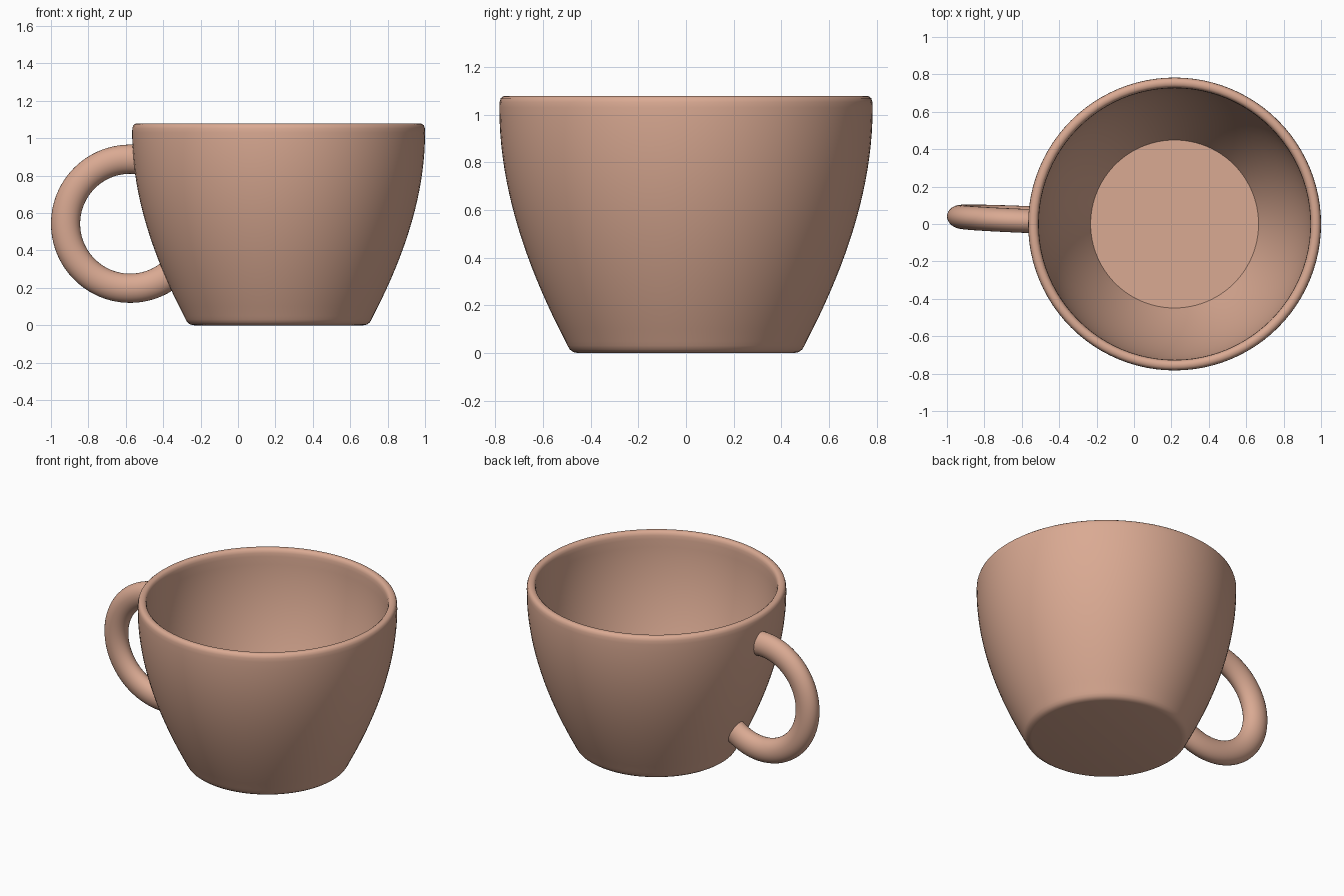
import bpy, bmesh, math
from mathutils import Vector
from mathutils.geometry import interpolate_bezier

if "Cube" in bpy.data.objects:
    bpy.data.objects.remove(bpy.data.objects["Cube"])

clay = bpy.data.materials.new("clay")
clay.diffuse_color = (0.70, 0.40, 0.29, 1)
clay.use_nodes = True
clay.node_tree.nodes["Principled BSDF"].inputs["Base Color"].default_value = clay.diffuse_color


def make_object(name, rings, cap_ends):
    """Skin a list of closed vertex rings into a smooth object."""
    bm = bmesh.new()
    loops = [[bm.verts.new(p) for p in ring] for ring in rings]
    n = len(loops[0])
    for a, b in zip(loops, loops[1:]):
        for i in range(n):
            j = (i + 1) % n
            bm.faces.new((a[i], a[j], b[j], b[i]))
    if cap_ends:
        bm.faces.new(loops[0])
        bm.faces.new(loops[-1])
    bmesh.ops.recalc_face_normals(bm, faces=bm.faces)
    mesh = bpy.data.meshes.new(name)
    bm.to_mesh(mesh)
    bm.free()
    mesh.materials.append(clay)
    obj = bpy.data.objects.new(name, mesh)
    bpy.context.collection.objects.link(obj)
    bpy.ops.object.select_all(action='DESELECT')
    obj.select_set(True)
    bpy.context.view_layer.objects.active = obj
    bpy.ops.object.shade_smooth_by_angle(angle=math.radians(40))
    return obj


# Cup: outer wall curve, rounded rim, inner wall and flat floor
CUP_X, WALL = 0.217, 0.057
wall = interpolate_bezier(Vector((0.506, 0.05)), Vector((0.676, 0.377)),
                          Vector((0.783, 0.703)), Vector((0.783, 1.03)), 20)
foot = [(0.452, 0), (0.472, 0.004), (0.487, 0.015), (0.497, 0.031)]
rim = [(0.782, 1.053), (0.777, 1.069), (0.767, 1.077), (0.755, 1.079),
       (0.743, 1.077), (0.733, 1.069), (0.728, 1.053)]
profile = foot + [(p[0], p[1]) for p in wall] + rim
profile += [(p[0] - WALL, p[1]) for p in reversed(wall)]
SIDES = 96
turns = [2 * math.pi * i / SIDES for i in range(SIDES)]
make_object("cup_body", [[(CUP_X + r * math.cos(t), r * math.sin(t), z)
                          for t in turns] for r, z in profile], True)

# Handle: oval tube swept along an arc, slightly skewed in y
HX, HZ, RADIUS = -0.577, 0.543, 0.345
HALF_DEPTH, HALF_WIDTH = 0.078, 0.064
start, end, steps = math.radians(82.5), math.radians(307), 56
rings = []
for k in range(steps + 1):
    a = start + (end - start) * k / steps
    ring = []
    for i in range(28):
        t = 2 * math.pi * i / 28
        r = RADIUS + HALF_DEPTH * math.cos(t)
        x, z = HX + r * math.cos(a), HZ + r * math.sin(a)
        y = 0.038 - 0.04 * (x + 0.922) - 0.023 * (z - HZ)
        ring.append((x, y + HALF_WIDTH * math.sin(t), z))
    rings.append(ring)
make_object("handle", rings, True)
